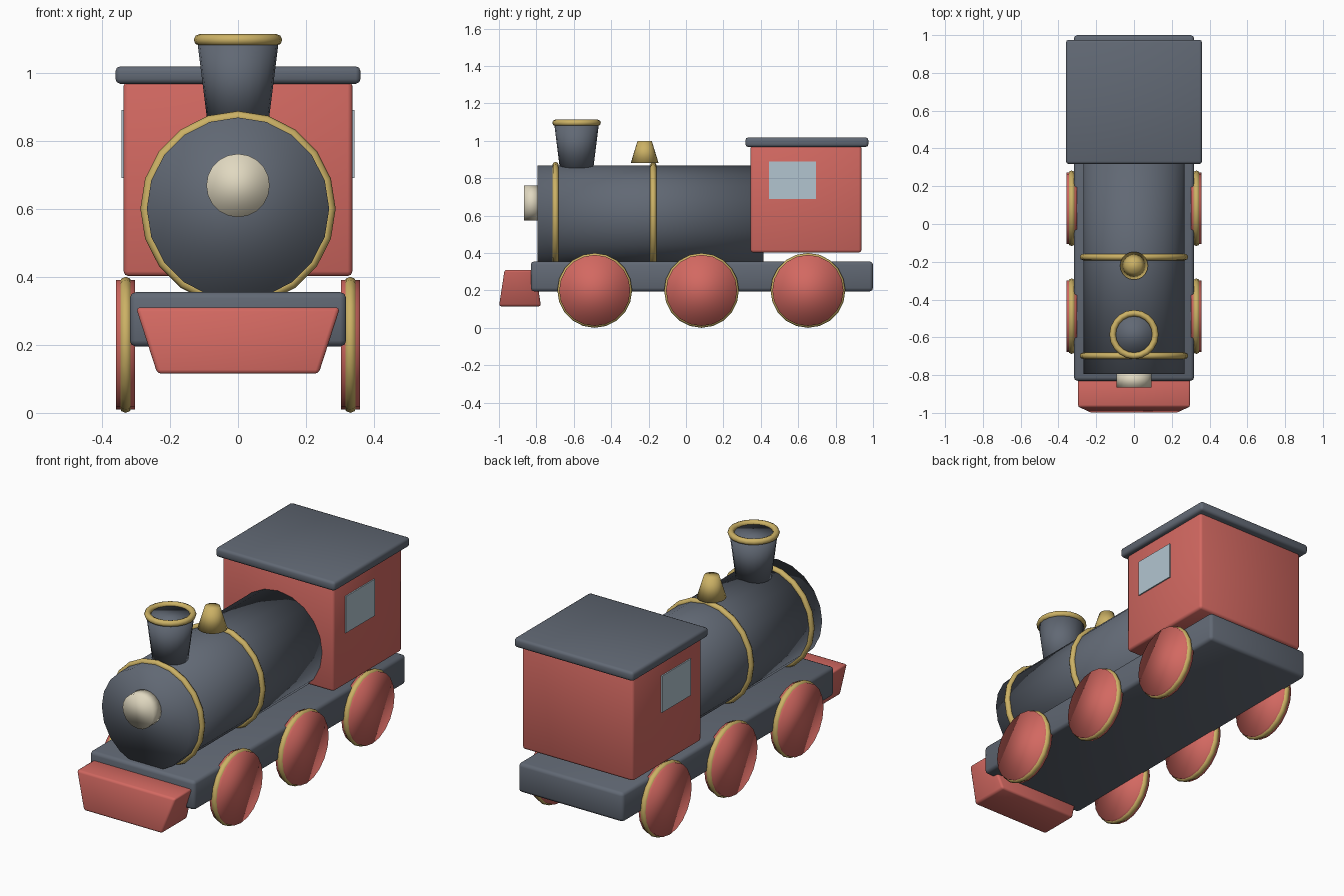
import bpy, bmesh
from math import pi
from mathutils import Vector

cube = bpy.data.objects.get("Cube")
if cube:
    bpy.data.objects.remove(cube, do_unlink=True)

SIDES = 20


def material(name, rgb):
    mat = bpy.data.materials.new(name)
    mat.use_nodes = True
    mat.diffuse_color = (*rgb, 1)
    mat.node_tree.nodes["Principled BSDF"].inputs["Base Color"].default_value = (*rgb, 1)
    return mat


GREY = material("slate grey", (0.12, 0.14, 0.175))
RED = material("warm red", (0.65, 0.14, 0.12))
GOLD = material("brass yellow", (0.6, 0.44, 0.13))
CREAM = material("lamp cream", (0.75, 0.69, 0.53))
GLASS = material("pale blue glass", (0.45, 0.56, 0.63))


def finish(name, mat, smooth=True):
    obj = bpy.context.object
    obj.name = obj.data.name = name
    obj.data.materials.append(mat)
    if smooth:
        bpy.ops.object.shade_smooth()
    return obj


def box(name, mat, low, high, bevel=0.0, shape=None):
    """Box between two corners; shape may move its vertices before the bevel."""
    low, high = Vector(low), Vector(high)
    bpy.ops.mesh.primitive_cube_add(size=1, location=(low + high) / 2)
    obj = finish(name, mat, bevel > 0)
    for v in obj.data.vertices:
        v.co *= high - low
        if shape:
            shape(v.co)
    if bevel:
        mod = obj.modifiers.new("soft edges", "BEVEL")
        mod.width, mod.segments = bevel, 2
        mod.limit_method = "NONE"
    return obj


def cone(name, mat, loc, r1, r2, depth, rot=(0, 0, 0)):
    bpy.ops.mesh.primitive_cone_add(vertices=SIDES, radius1=r1, radius2=r2,
                                    depth=depth, location=loc, rotation=rot)
    return finish(name, mat)


def ring(name, loc, major, minor, rot=(0, 0, 0)):
    bpy.ops.mesh.primitive_torus_add(major_segments=SIDES, minor_segments=8, major_radius=major,
                                     minor_radius=minor, location=loc, rotation=rot)
    return finish(name, GOLD)


ALONG_Y = (pi / 2, 0, 0)
ALONG_X = (0, pi / 2, 0)

# Chassis, cab and roof
box("chassis", GREY, (-0.318, -0.83, 0.195), (0.318, 1.0, 0.355), 0.018)
box("cab", RED, (-0.336, 0.345, 0.402), (0.336, 0.938, 0.975), 0.014)
box("roof", GREY, (-0.36, 0.318, 0.967), (0.36, 0.975, 1.018), 0.014)


# Front guard: narrower across and deeper at the bottom
def guard_shape(co):
    if co.z < 0:
        co.x *= 0.79
        co.y *= 1.36


box("front_guard", RED, (-0.3, -0.97, 0.115), (0.3, -0.805, 0.31), 0.012, guard_shape)

# Boiler with bands and headlamp
cone("boiler", GREY, (0, -0.19, 0.6), 0.268, 0.268, 1.21, ALONG_Y)
for name, y in (("front_band", -0.698), ("middle_band", -0.175)):
    ring(name, (0, y, 0.6), 0.27, 0.017, ALONG_Y)
cone("headlamp", CREAM, (0, -0.825, 0.668), 0.093, 0.093, 0.08, ALONG_Y)

# Chimney and steam dome
cone("chimney", GREY, (0, -0.585, 0.975), 0.09, 0.12, 0.24)
ring("chimney_rim", (0, -0.585, 1.096), 0.113, 0.017)
cone("steam_dome", GOLD, (0, -0.221, 0.941), 0.074, 0.038, 0.118)

# Windows and wheels on both sides
for side, s in (("left", 1), ("right", -1)):
    box(side + "_window", GLASS, (s * 0.339 - 0.004, 0.445, 0.69),
        (s * 0.339 + 0.004, 0.695, 0.89))
    for place, y in (("front", -0.488), ("middle", 0.083), ("rear", 0.652)):
        cone(f"{side}_{place}_wheel", RED, (s * 0.33, y, 0.2), 0.19, 0.19, 0.056, ALONG_X)
        ring(f"{side}_{place}_tyre", (s * 0.33, y, 0.2), 0.182, 0.018, ALONG_X)
